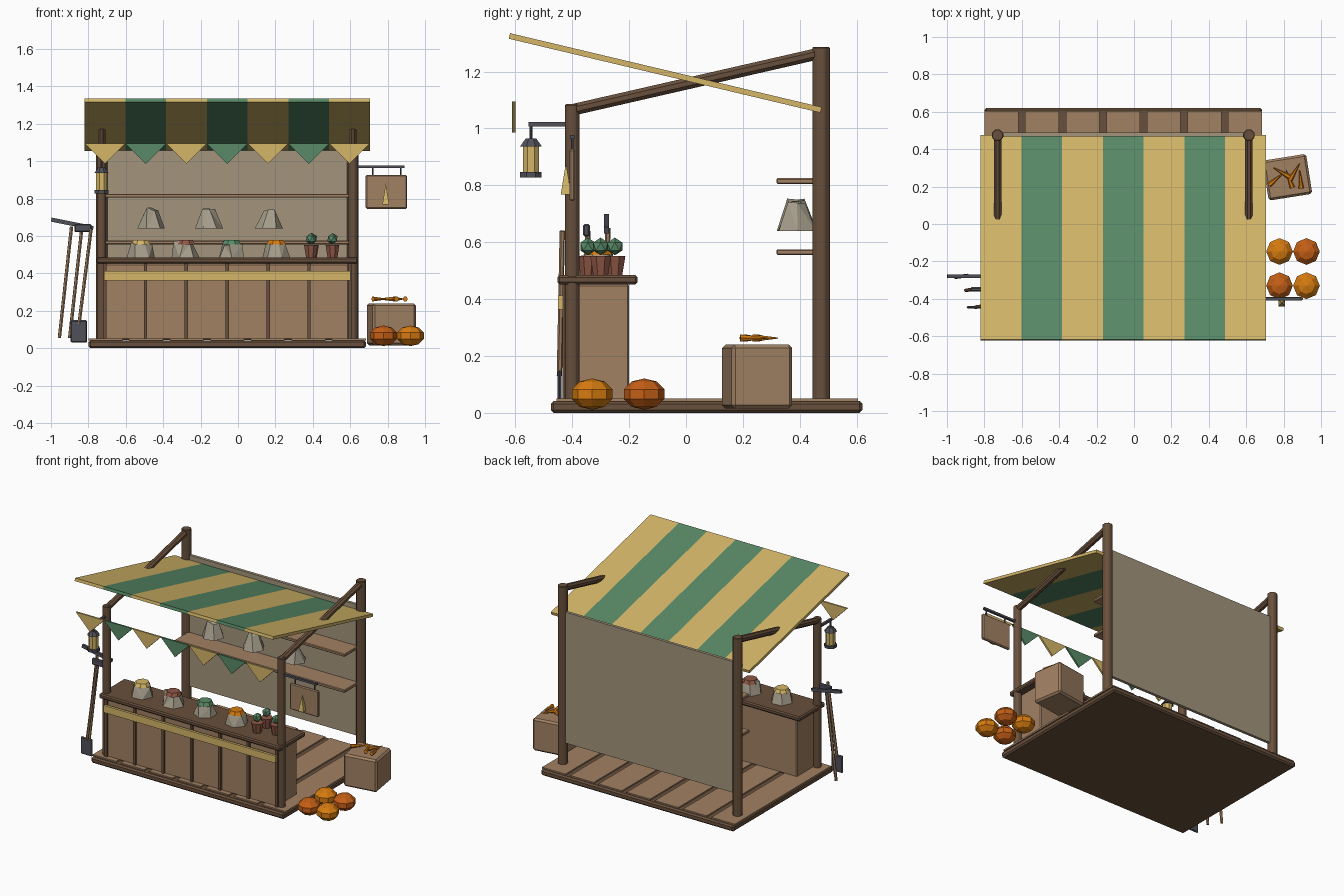
import bpy, bmesh, math, random
from mathutils import Vector, Matrix

random.seed(4)
if "Cube" in bpy.data.objects:
    bpy.data.objects.remove(bpy.data.objects["Cube"], do_unlink=True)


def material(name, r, g, b):
    m = bpy.data.materials.new(name)
    m.use_nodes = True
    m.diffuse_color = (r, g, b, 1)
    m.node_tree.nodes["Principled BSDF"].inputs["Base Color"].default_value = (r, g, b, 1)
    return m


DARK = material("dark_wood", .14, .08, .045)
WOOD = material("light_wood", .36, .22, .125)
YELLOW = material("straw_yellow", .66, .47, .14)
GREEN = material("leaf_green", .10, .255, .135)
CLOTH = material("wall_cloth", .37, .30, .205)
SACK = material("sack_linen", .38, .34, .26)
METAL = material("dark_metal", .08, .08, .10)
ORANGE = material("bright_orange", .68, .20, .005)
RUST = material("deep_orange", .56, .115, .008)
CLAY = material("terracotta", .27, .095, .06)


def finish(name, bm, mat, bevel=0):
    bmesh.ops.recalc_face_normals(bm, faces=bm.faces)
    mesh = bpy.data.meshes.new(name)
    bm.to_mesh(mesh)
    bm.free()
    mesh.materials.append(mat)
    ob = bpy.data.objects.new(name, mesh)
    bpy.context.collection.objects.link(ob)
    if bevel:
        mod = ob.modifiers.new("bevel", 'BEVEL')
        mod.width, mod.segments = bevel, 1
    return ob


def box(name, x, y, z, mat, bevel=0):
    """Box from (min, max) pairs on each axis."""
    bm = bmesh.new()
    bmesh.ops.create_cube(bm, size=1)
    for v in bm.verts:
        v.co = [(r[0] + r[1]) / 2 + c * (r[1] - r[0]) for c, r in zip(v.co, (x, y, z))]
    return finish(name, bm, mat, bevel)


def rod(name, a, b, r1, mat, r2=None, sides=8, bevel=0):
    """Tapered prism running from a to b, with flat sides facing the axes."""
    a, b = Vector(a), Vector(b)
    d = b - a
    rot = d.to_track_quat('Z', 'Y').to_matrix().to_4x4()
    spin = Matrix.Rotation(math.pi / sides, 4, 'Z')
    bm = bmesh.new()
    bmesh.ops.create_cone(bm, cap_ends=True, segments=sides, radius1=r1,
                          radius2=r1 if r2 is None else r2, depth=d.length,
                          matrix=Matrix.Translation((a + b) / 2) @ rot @ spin)
    return finish(name, bm, mat, bevel)


def ball(name, loc, r, rz, mat, ico=False):
    bm = bmesh.new()
    m = Matrix.Translation(loc) @ Matrix.Diagonal((r, r, rz, 1))
    if ico:
        bmesh.ops.create_icosphere(bm, subdivisions=1, radius=1, matrix=m)
    else:
        bmesh.ops.create_uvsphere(bm, u_segments=8, v_segments=5, radius=1, matrix=m)
    return finish(name, bm, mat)


def sack(name, x, y, z, r, top, h):
    """Lumpy faceted bag."""
    bm = bmesh.new()
    bmesh.ops.create_cone(bm, cap_ends=True, segments=6, radius1=r, radius2=top, depth=h,
                          matrix=Matrix.Translation((x, y, z + h / 2))
                          @ Matrix.Rotation(random.random() * 3, 4, 'Z'))
    for v in bm.verts:
        if v.co.z > z + h / 2:
            v.co += Vector((random.uniform(-.015, .015), random.uniform(-.01, .01),
                            random.uniform(-.025, 0)))
    bmesh.ops.triangulate(bm, faces=bm.faces)
    return finish(name, bm, SACK)


MID = -.0575            # centre line of the stall
POSTS = (MID - .672, MID + .672)

# Deck and planks
box("deck", (MID - .742, MID + .742), (-.475, .62), (0, .042), DARK, .01)
for i in range(7):
    x = MID + (i - 3) * .217
    box(f"deck_plank_{i}", (x - .09, x + .09), (-.455, .605), (.04, .051), WOOD)

# Posts and sloping roof beams
for side, x in zip(("right", "left"), POSTS):
    rod(f"front_post_{side}", (x, -.4, .04), (x, -.4, 1.085), .027, DARK, bevel=.004)
    rod(f"back_post_{side}", (x, .475, .04), (x, .475, 1.287), .033, DARK, bevel=.004)
    rod(f"roof_beam_{side}", (x, -.4, 1.065), (x, .475, 1.265), .022, DARK)

# Striped canopy and pennants
STRIPE = 1.525 / 7
angle = -math.atan2(.26, 1.095)
for i in range(7):
    x = MID - .7625 + i * STRIPE
    mat = GREEN if i % 2 else YELLOW
    stripe = box(f"canopy_stripe_{i}", (x, x + STRIPE), (-.563, .563), (-.01, .01), mat)
    stripe.location = (0, -.073, 1.195)
    stripe.rotation_euler.x = angle
    bm = bmesh.new()
    corners = [bm.verts.new(c) for c in ((x, -.611, 1.095), (x + STRIPE, -.611, 1.095),
                                         (x + STRIPE / 2, -.611, .985))]
    face = bm.faces.new(corners)
    side = bmesh.ops.extrude_face_region(bm, geom=[face])["geom"]
    for v in side:
        if isinstance(v, bmesh.types.BMVert):
            v.co.y += .012
    finish(f"pennant_{i}", bm, mat)

# Back wall and shelves
box("back_wall", (POSTS[0], POSTS[1]), (.468, .488), (.2, 1.11), CLOTH)
for z in (.565, .815):
    box("shelf", (MID - .655, MID + .655), (.318, .47), (z - .01, z + .01), WOOD, .004)
for x in (-.465, -.155, .165):
    sack("shelf_sack", x, .39, .64, .075, .03, .115)

# Counter
box("counter_body", (MID - .655, MID + .65), (-.42, -.2), (.045, .452), WOOD, .006)
box("counter_top", (MID - .698, MID + .698), (-.452, -.17), (.452, .484), DARK, .008)
for i in range(7):
    x = MID + (i - 3) * .2185
    box(f"counter_batten_{i}", (x - .009, x + .009), (-.434, -.415), (.045, .452), DARK)
box("counter_trim", (MID - .66, MID + .66), (-.45, -.432), (.363, .412), YELLOW)

# Goods on the counter
for x, mat in zip((-.52, -.28, -.035, .205), (YELLOW, CLAY, GREEN, ORANGE)):
    sack("counter_sack", x, -.31, .484, .075, .05, .09)
    rod("sack_filling", (x, -.31, .555), (x, -.31, .578), .055, mat, .042)
for x, y in ((.39, -.345), (.395, -.25), (.505, -.3)):
    rod("plant_pot", (x, y, .484), (x, y, .552), .028, CLAY, .04)
    ball("plant", (x, y, .585), .031, .031, GREEN, True)

# Hanging lantern
lx, ly = POSTS[0], -.545
box("lantern_arm", (lx - .008, lx + .008), (ly - .008, -.41), (1.007, 1.022), METAL)
rod("lantern_hook", (lx, ly, .96), (lx, ly, 1.015), .006, METAL)
rod("lantern_cap", (lx, ly, .937), (lx, ly, .965), .041, METAL, .02)
rod("lantern_glass", (lx, ly, .845), (lx, ly, .937), .031, YELLOW)
rod("lantern_base", (lx, ly, .828), (lx, ly, .847), .041, METAL)

# Hanging sign
box("sign_arm", (.62, .89), (-.408, -.392), (.963, .977), METAL)
for x in (.72, .87):
    rod("sign_hanger", (x, -.4, .92), (x, -.4, .965), .005, METAL)
box("sign_board", (.683, .903), (-.41, -.39), (.745, .927), WOOD, .006)
rod("sign_emblem", (.79, -.422, .767), (.79, -.422, .88), .026, YELLOW, 0, 4)

# Leaning garden tools
for name, x, y, z, top in (("rake", -.955, -.285, .055, .65), ("hoe", -.9, -.355, .055, .64),
                           ("spade", -.85, -.445, .13, .64)):
    rod(f"{name}_handle", (x, y, z), (x + .065, y + .01, top), .0095, WOOD, sides=6)
head = box("rake_head", (-.115, .115), (-.009, .009), (-.011, .011), METAL)
head.location, head.rotation_euler.y = (-.886, -.28, .665), .2
box("hoe_head", (-.875, -.783), (-.362, -.338), (.62, .664), METAL, .006)
box("spade_blade", (-.895, -.807), (-.452, -.438), (.03, .15), METAL, .006)

# Crate with carrots
crate = box("crate", (-.118, .118), (-.108, .108), (.015, .24), WOOD, .012)
crate.location, crate.rotation_euler.z = (.82, .25, 0), math.radians(9)
for x, y, turn in ((.76, .24, 40), (.79, .275, 150), (.83, .24, 110), (.86, .28, 60), (.89, .24, 95)):
    d = Vector((math.cos(math.radians(turn)), math.sin(math.radians(turn)), 0)) * .05
    c = Vector((x, y, .263))
    rod("carrot", c - d, c + d, .014, ORANGE, .002, 6)

# Pumpkins
for i, x in enumerate((.778, .922)):
    for j, y in enumerate((-.33, -.147)):
        ball("pumpkin", (x, y, .066), .075, .055, ORANGE if i != j else RUST)
